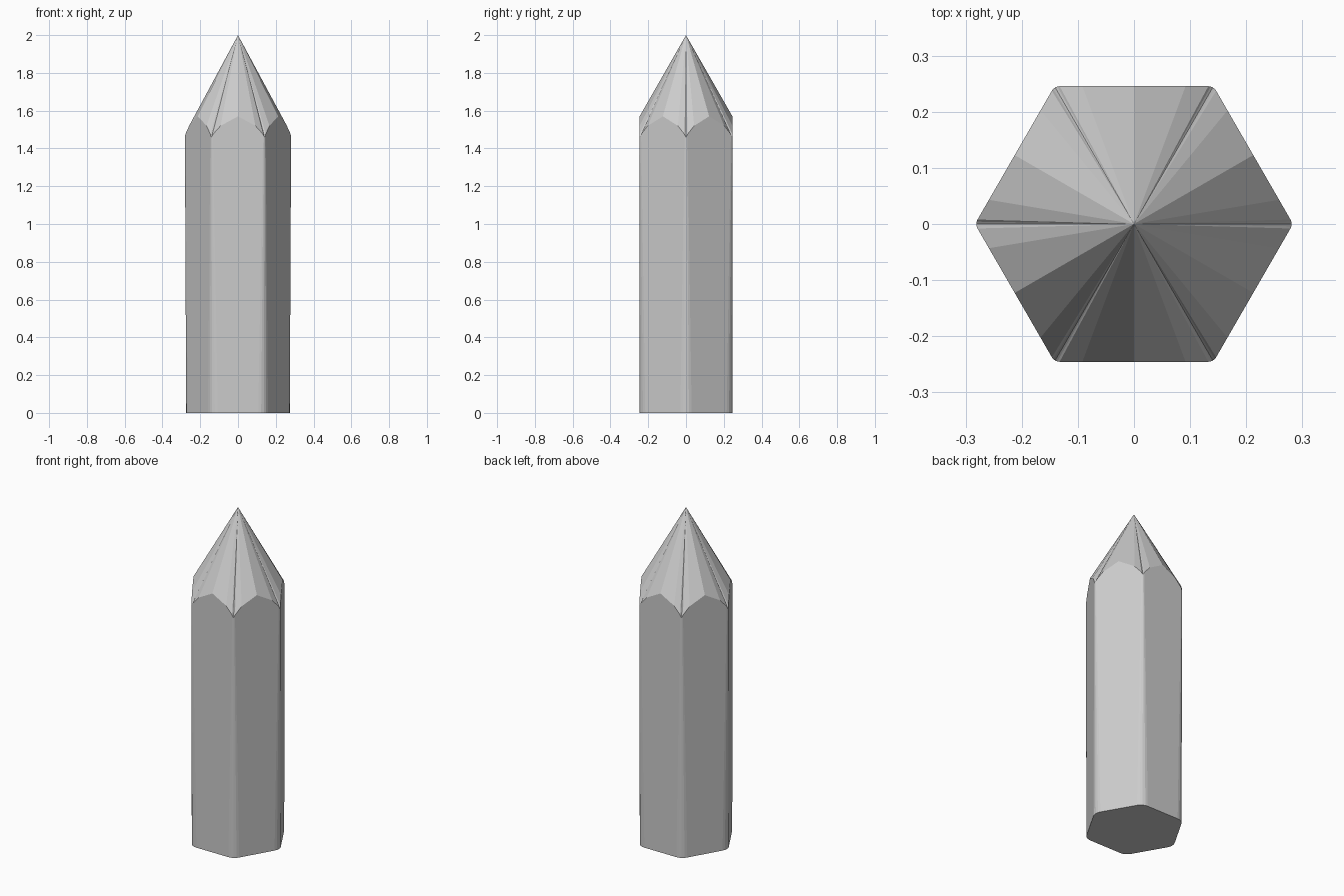
import bpy, bmesh, math
from mathutils import Vector, Matrix

if "Cube" in bpy.data.objects:
    bpy.data.objects.remove(bpy.data.objects["Cube"])

A = 0.2455                       # distance from axis to each flat side
HALF = A * math.tan(math.pi / 6)  # half the length of a side
ARC = 4                          # segments on each rounded corner


def sector(radius):
    """One sixth of the outline: side middle, side point, rounded corner, side point."""
    centre = Vector((A - radius, (A - radius) * math.tan(math.pi / 6)))
    pts = [Vector((A, 0)), Vector((A, 0.092))]
    for i in range(ARC + 1):
        a = math.radians(60) * i / ARC
        pts.append(centre + radius * Vector((math.cos(a), math.sin(a))))
    pts.append(Matrix.Rotation(math.radians(60), 2) @ Vector((A, -0.092)))
    return pts


def outline(radius):
    return [Matrix.Rotation(math.radians(30 + 60 * k), 2) @ p
            for k in range(6) for p in sector(radius)]


# scalloped upper edge of the shaft, repeated on every side
rim = [1.57, 1.52] + [1.475, 1.465, 1.46, 1.465, 1.475] + [1.52]
rim = rim * 6

bm = bmesh.new()
low = [bm.verts.new((p.x, p.y, 0)) for p in outline(0.06)]
high = [bm.verts.new((p.x, p.y, z)) for p, z in zip(outline(0.016), rim)]
tip = bm.verts.new((0, 0, 2))

# base, shaft sides and faceted point
bm.faces.new(list(reversed(low)))
n = len(low)
for i in range(n):
    j = (i + 1) % n
    bm.faces.new((low[i], low[j], high[j], high[i]))
    bm.faces.new((high[i], high[j], tip))
bmesh.ops.recalc_face_normals(bm, faces=bm.faces)

mesh = bpy.data.meshes.new("pointed_shaft")
bm.to_mesh(mesh)
bm.free()
obj = bpy.data.objects.new("pointed_shaft", mesh)
bpy.context.collection.objects.link(obj)
